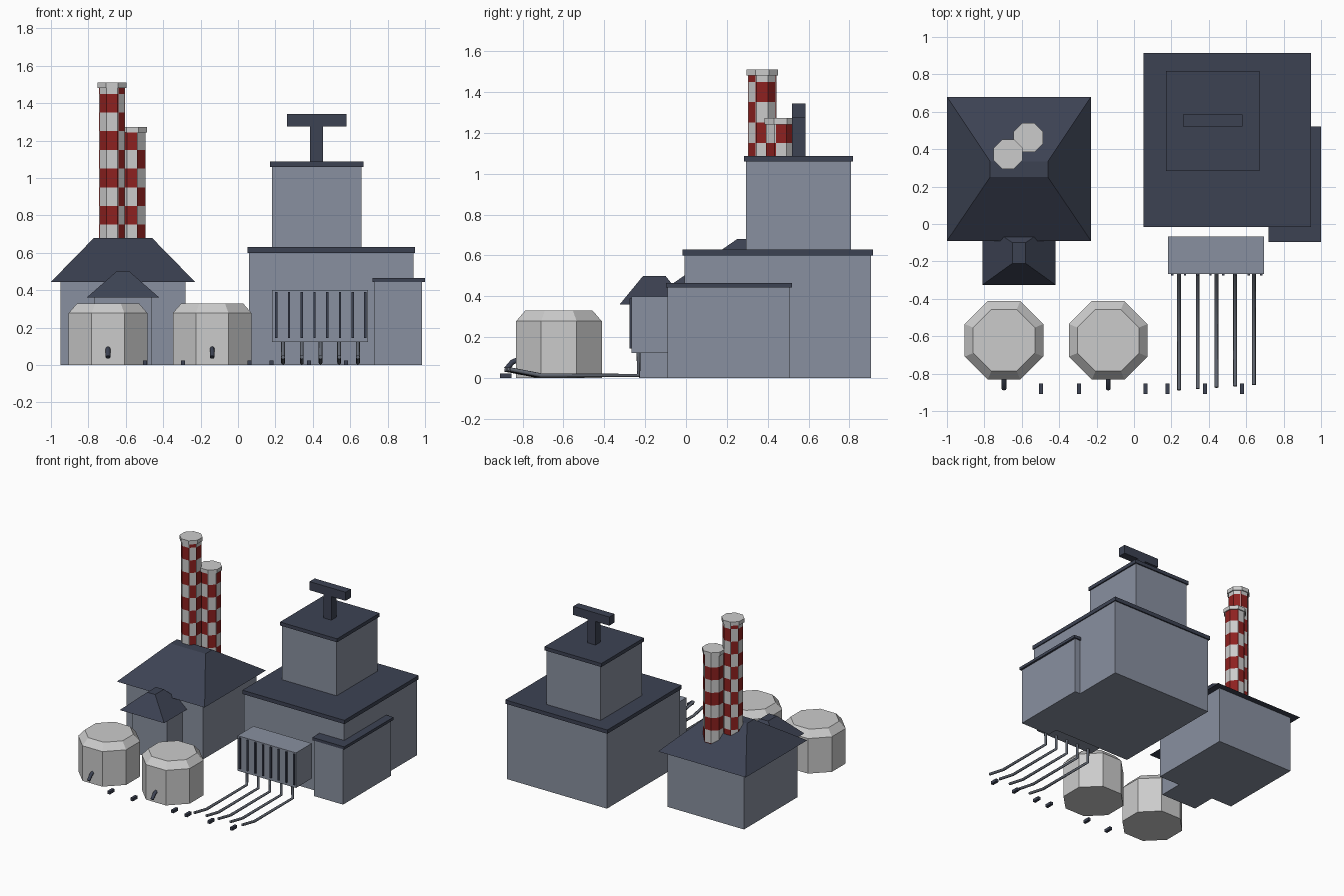
import bpy, bmesh, math
from mathutils import Vector

cube = bpy.data.objects.get("Cube")
if cube:
    bpy.data.objects.remove(cube, do_unlink=True)


def material(name, rgb):
    m = bpy.data.materials.new(name)
    m.use_nodes = True
    m.diffuse_color = (*rgb, 1)
    m.node_tree.nodes["Principled BSDF"].inputs["Base Color"].default_value = (*rgb, 1)
    return m


WALL = material("blue grey wall", (0.25, 0.28, 0.35))
ROOF = material("dark slate", (0.046, 0.055, 0.086))
LIGHT = material("light grey", (0.6, 0.6, 0.6))
RED = material("warning red", (0.27, 0.015, 0.014))
PIPE = material("pipe grey", (0.12, 0.135, 0.165))


def finish(name, bm, *mats):
    bmesh.ops.recalc_face_normals(bm, faces=bm.faces)
    me = bpy.data.meshes.new(name)
    bm.to_mesh(me)
    bm.free()
    for m in mats:
        me.materials.append(m)
    ob = bpy.data.objects.new(name, me)
    bpy.context.collection.objects.link(ob)
    return ob


def loft(rings):
    """Closed solid through rings that have equal point counts."""
    bm = bmesh.new()
    loops = [[bm.verts.new(p) for p in ring] for ring in rings]
    bm.faces.new(loops[0])
    bm.faces.new(loops[-1])
    n = len(loops[0])
    for a, b in zip(loops, loops[1:]):
        for i in range(n):
            j = (i + 1) % n
            bm.faces.new((a[i], a[j], b[j], b[i]))
    return bm


def rect(x, y, z):
    return [(x[0], y[0], z), (x[1], y[0], z), (x[1], y[1], z), (x[0], y[1], z)]


def octagon(cx, cy, half, z):
    r = half / math.cos(math.pi / 8)
    angles = [math.pi / 8 + k * math.pi / 4 for k in range(8)]
    return [(cx + r * math.cos(a), cy + r * math.sin(a), z) for a in angles]


def box(name, x, y, z, mat):
    return finish(name, loft([rect(x, y, z[0]), rect(x, y, z[1])]), mat)


def hip_roof(name, x, y, z, ridge_x, ridge_y):
    return finish(name, loft([rect(x, y, z[0]), rect(ridge_x, ridge_y, z[1])]), ROOF)


def tube(name, points, radius, mat):
    cu = bpy.data.curves.new(name, "CURVE")
    cu.dimensions = "3D"
    cu.bevel_depth = radius
    cu.bevel_resolution = 2
    cu.use_fill_caps = True
    sp = cu.splines.new("POLY")
    sp.points.add(len(points) - 1)
    for p, co in zip(sp.points, points):
        p.co = (*co, 1)
    cu.materials.append(mat)
    ob = bpy.data.objects.new(name, cu)
    bpy.context.collection.objects.link(ob)
    bpy.ops.object.select_all(action="DESELECT")
    ob.select_set(True)
    bpy.context.view_layer.objects.active = ob
    bpy.ops.object.convert(target="MESH")


# Boiler house with porch
box("house_walls", (-0.95, -0.28), (-0.04, 0.63), (0, 0.445), WALL)
hip_roof("house_roof", (-1, -0.23), (-0.09, 0.68), (0.445, 0.68), (-0.77, -0.46), (0.25, 0.335))
box("porch_walls", (-0.77, -0.46), (-0.23, 0), (0, 0.36), WALL)
hip_roof("porch_roof", (-0.81, -0.42), (-0.325, 0.01), (0.36, 0.5), (-0.65, -0.58), (-0.21, -0.1))

# Main building, side annex and upper tower
box("main_walls", (0.06, 0.937), (-0.008, 0.905), (0, 0.605), WALL)
box("main_roof", (0.05, 0.945), (-0.017, 0.915), (0.6, 0.63), ROOF)
box("annex_walls", (0.73, 0.985), (-0.09, 0.51), (0, 0.45), WALL)
box("annex_roof", (0.72, 1), (-0.097, 0.52), (0.443, 0.465), ROOF)
box("tower_walls", (0.183, 0.66), (0.293, 0.808), (0.62, 1.07), WALL)
box("tower_roof", (0.17, 0.67), (0.284, 0.818), (1.06, 1.088), ROOF)

# T-shaped vent on the tower
box("vent_stem", (0.385, 0.455), (0.52, 0.585), (1.08, 1.28), ROOF)
box("vent_bar", (0.263, 0.58), (0.52, 0.585), (1.275, 1.343), ROOF)


# Chimneys, cut into a regular grid and checkered
def chimney(name, cx, cy, top):
    cell, origin, half = 0.1, Vector((-0.74, 0.24, 0.45)), 0.07
    bm = loft([octagon(cx, cy, half, 0.5), octagon(cx, cy, half, top - 0.025)])
    for axis in range(3):
        normal = Vector([int(i == axis) for i in range(3)])
        for k in range(12):
            bmesh.ops.bisect_plane(bm, geom=bm.verts[:] + bm.edges[:] + bm.faces[:],
                                   plane_co=origin + normal * cell * k, plane_no=normal)
    bm.normal_update()
    for f in bm.faces:
        p = (f.calc_center_median() - f.normal * 0.001 - origin) / cell
        f.material_index = int(sum(math.floor(c) for c in p) % 2)
    finish(name, bm, LIGHT, RED)
    cap = loft([octagon(cx, cy, half + 0.008, top - 0.03), octagon(cx, cy, half + 0.008, top)])
    finish(name + "_cap", cap, LIGHT)


chimney("tall_chimney", -0.673, 0.373, 1.51)
chimney("short_chimney", -0.565, 0.462, 1.272)

# Storage tanks with spouts
for side, x in (("right", -0.695), ("left", -0.138)):
    y = -0.622
    finish(side + "_tank", loft([octagon(x, y, 0.21, 0), octagon(x, y, 0.21, 0.278),
                                 octagon(x, y, 0.165, 0.33)]), LIGHT)
    tube(side + "_tank_spout", [(x, -0.82, 0.09), (x, -0.85, 0.078), (x, -0.88, 0.042)], 0.013, ROOF)

# Radiator box with fins
box("radiator_box", (0.183, 0.695), (-0.266, -0.068), (0.122, 0.4), WALL)
for i in range(8):
    x = 0.205 + i * 0.068
    box(f"radiator_fin_{i + 1}", (x - 0.006, x + 0.006), (-0.276, -0.26), (0.145, 0.39), ROOF)

# Outlet pipes running forward from the radiator
for i in range(5):
    x = 0.241 + i * 0.1
    end = -0.888 + i * 0.007
    tube(f"outlet_pipe_{i + 1}", [(x, -0.232, 0.14), (x, -0.232, 0.013), (x, end + 0.15, 0.013),
                                  (x, end, 0.042)], 0.0105, PIPE)

# Small ground blocks along the front
for i, x in enumerate((-0.498, -0.295, 0.062, 0.18, 0.38, 0.578)):
    box(f"ground_block_{i + 1}", (x - 0.011, x + 0.011), (-0.91, -0.853), (0, 0.023), ROOF)
